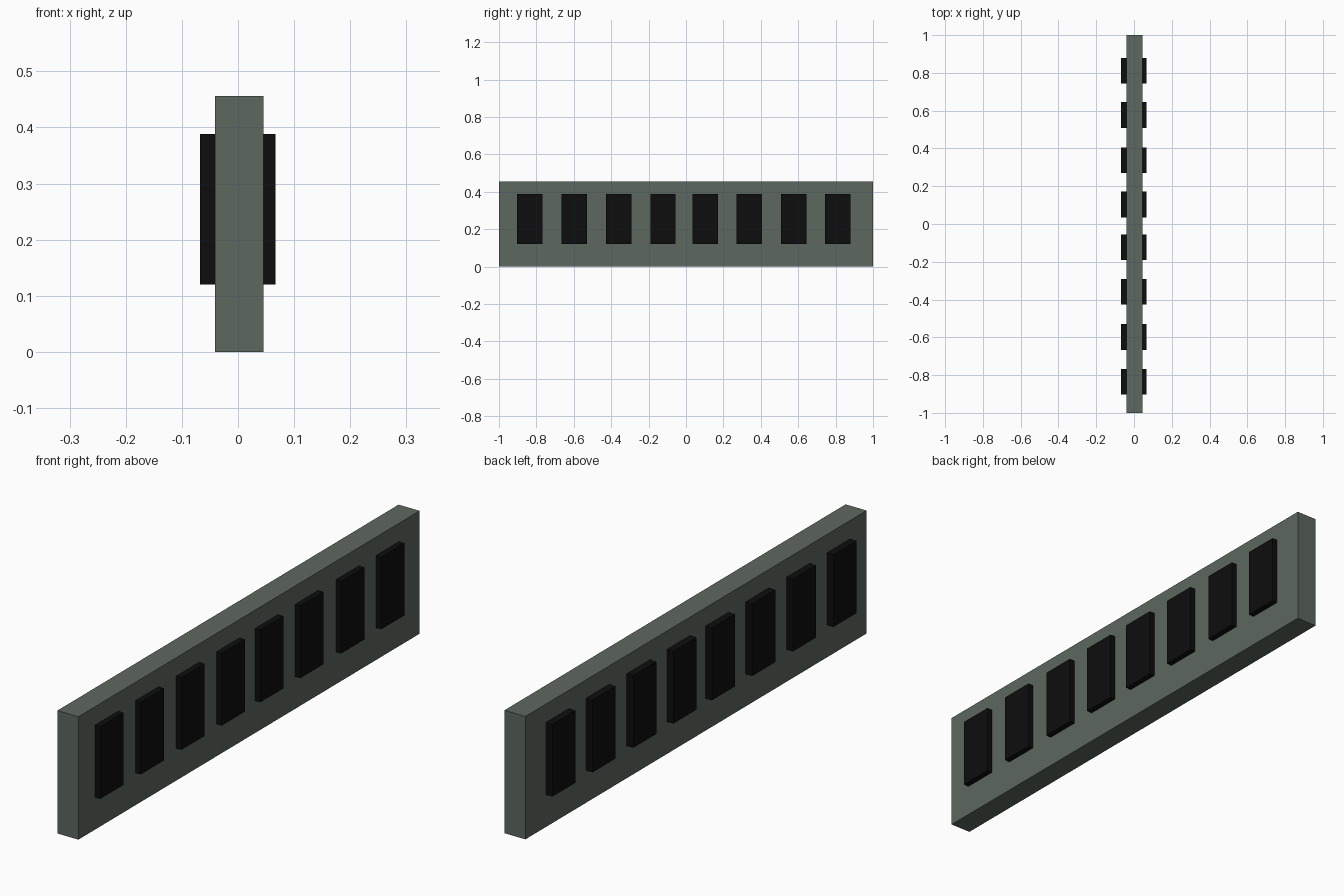
import bpy

if "Cube" in bpy.data.objects:
    bpy.data.objects.remove(bpy.data.objects["Cube"])


def material(name, rgb):
    m = bpy.data.materials.new(name)
    m.diffuse_color = (*rgb, 1.0)
    m.use_nodes = True
    m.node_tree.nodes["Principled BSDF"].inputs["Base Color"].default_value = m.diffuse_color
    return m


def box(name, lo, hi, mat):
    centre = [(a + b) / 2 for a, b in zip(lo, hi)]
    bpy.ops.mesh.primitive_cube_add(size=1, location=centre)
    ob = bpy.context.object
    ob.name = name
    ob.scale = [b - a for a, b in zip(lo, hi)]
    bpy.ops.object.transform_apply(location=False, rotation=False, scale=True)
    ob.data.materials.append(mat)
    return ob


board_mat = material("board_green_grey", (0.11, 0.137, 0.115))
chip_mat = material("chip_black", (0.004, 0.004, 0.004))

# Upright circuit board
box("circuit_board", (-0.041, -1.0, 0.0), (0.045, 1.0, 0.456), board_mat)

# Row of chips, each standing proud of both board faces
chip_centres = [-0.835, -0.598, -0.359, -0.123, 0.103, 0.338, 0.577, 0.812]
for i, y in enumerate(chip_centres):
    box(f"memory_chip_{i + 1}", (-0.068, y - 0.068, 0.12),
        (0.067, y + 0.068, 0.388), chip_mat)
